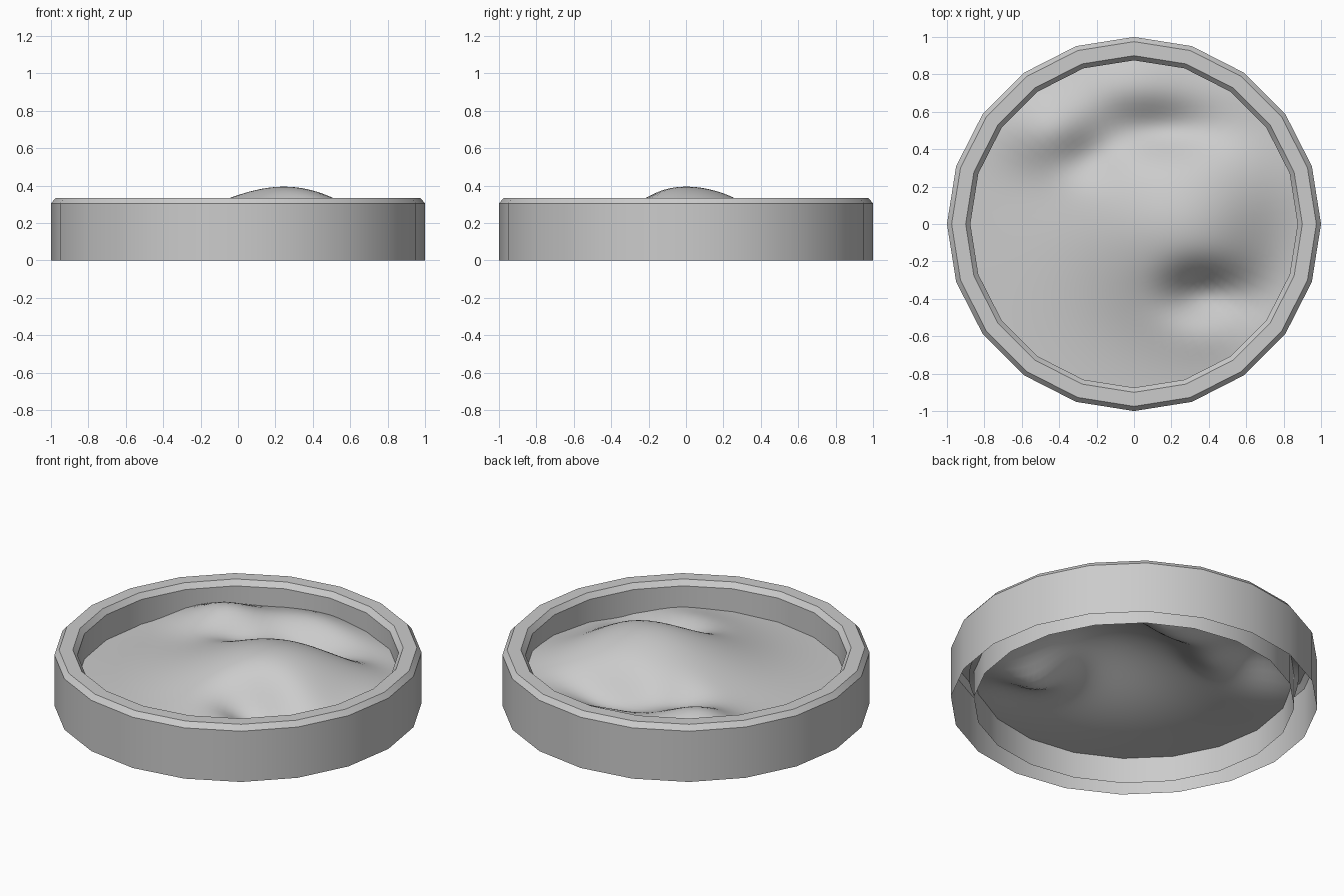
import bpy
import math

if "Cube" in bpy.data.objects:
    bpy.data.objects.remove(bpy.data.objects["Cube"])


def make_object(name, verts, faces):
    mesh = bpy.data.meshes.new(name)
    mesh.from_pydata(verts, [], faces)
    mesh.update()
    obj = bpy.data.objects.new(name, mesh)
    bpy.context.collection.objects.link(obj)
    bpy.ops.object.select_all(action='DESELECT')
    obj.select_set(True)
    bpy.context.view_layer.objects.active = obj
    bpy.ops.object.shade_smooth_by_angle(angle=math.radians(30))
    return obj


def ring_faces(rings, sides, start=0):
    faces = []
    for i in range(rings - 1):
        for j in range(sides):
            k = (j + 1) % sides
            a, b = start + i * sides, start + (i + 1) * sides
            faces.append((a + j, a + k, b + k, b + j))
    return faces


def circle(radius, sides):
    return [(radius * math.cos(math.tau * j / sides),
             radius * math.sin(math.tau * j / sides)) for j in range(sides)]


# Base rim: hollow 20-sided wall with chamfered lip, open underneath
SIDES = 20
profile = [(1.0, 0.0), (1.0, 0.305), (0.975, 0.335),
           (0.90, 0.335), (0.875, 0.305), (0.875, 0.0)]
verts = [(x, y, z) for r, z in profile for x, y in circle(r, SIDES)]
make_object("base_rim", verts, ring_faces(len(profile), SIDES))

# Terrain mounds: x, y, height, spread along x, spread along y
BASE = 0.15
mounds = [
    (0.25, 0.00, 0.245, 0.39, 0.36),    # central hill
    (0.36, -0.37, -0.14, 0.14, 0.10),   # south gully
    (0.60, -0.40, -0.05, 0.13, 0.12),
    (0.76, -0.12, -0.05, 0.16, 0.22),   # east slope
    (0.38, -0.58, 0.01, 0.13, 0.10),    # south knoll
    (0.16, 0.50, -0.11, 0.22, 0.10),    # north gully
    (-0.03, 0.75, 0.07, 0.22, 0.13),    # north knoll
    (-0.44, 0.51, 0.12, 0.18, 0.14),    # north-west knoll
    (-0.24, 0.36, -0.06, 0.12, 0.09),
    (0.52, 0.70, 0.02, 0.15, 0.15),     # north-east rise
]


def height(x, y):
    return BASE + sum(
        h * math.exp(-((x - cx) / sx) ** 2 / 2 - ((y - cy) / sy) ** 2 / 2)
        for cx, cy, h, sx, sy in mounds)


# Ground surface: disc displaced by the mounds, tucked inside the rim
SEGS, RINGS = 80, 28
verts = [(0, 0, height(0, 0))]
for i in range(1, RINGS + 1):
    verts += [(x, y, height(x, y)) for x, y in circle(0.90 * i / RINGS, SEGS)]
faces = [(0, 1 + j, 1 + (j + 1) % SEGS) for j in range(SEGS)]
faces += [f[::-1] for f in ring_faces(RINGS, SEGS, 1)]
make_object("terrain_surface", verts, faces)
